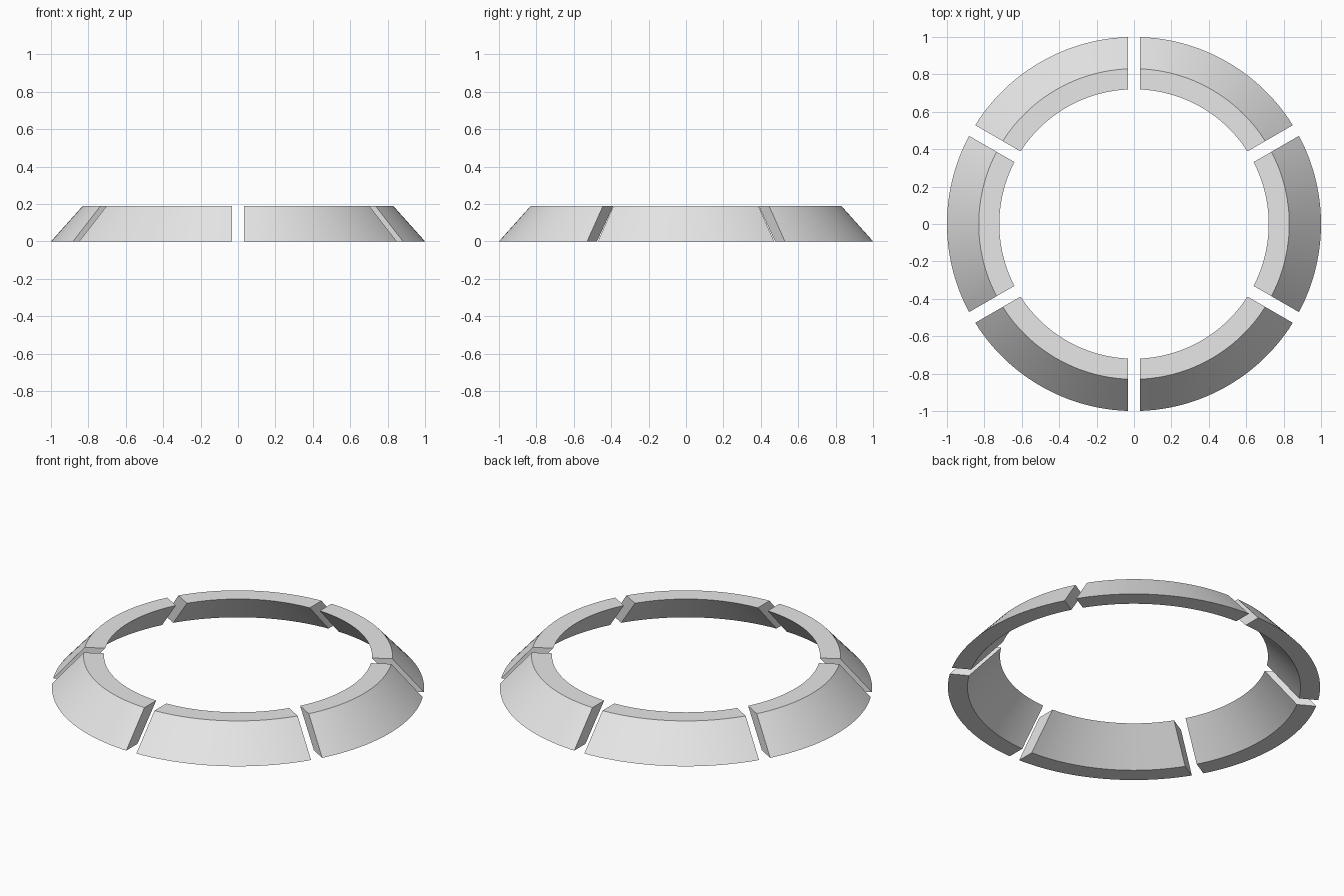
import bpy
import bmesh
from math import asin, sin, cos, pi, radians

cube = bpy.data.objects.get("Cube")
if cube:
    bpy.data.objects.remove(cube, do_unlink=True)

# One plain grey for the whole ring
grey = bpy.data.materials.new("light_grey")
grey.use_nodes = True
colour = (0.8, 0.8, 0.8, 1)
grey.diffuse_color = colour
grey.node_tree.nodes["Principled BSDF"].inputs["Base Color"].default_value = colour

# Sloped cross-section as (radius, height), and half the gap between segments
PROFILE = [(1.0, 0.0), (0.83, 0.19), (0.72, 0.19), (0.895, 0.0)]
HALF_GAP = 0.033
COUNT = 6
STEPS = 24


def ring_segment(name, middle):
    """Sweep the profile through one sixth of the ring, with parallel-sided gaps."""
    bm = bmesh.new()
    sections = []
    for i in range(STEPS + 1):
        t = 2 * i / STEPS - 1
        section = []
        for r, z in PROFILE:
            a = middle + t * (pi / COUNT - asin(HALF_GAP / r))
            section.append(bm.verts.new((r * cos(a), r * sin(a), z)))
        sections.append(section)
    n = len(PROFILE)
    for a, b in zip(sections, sections[1:]):
        for j in range(n):
            k = (j + 1) % n
            bm.faces.new((a[j], b[j], b[k], a[k]))
    # End caps
    bm.faces.new(sections[0])
    bm.faces.new(sections[-1][::-1])
    bmesh.ops.recalc_face_normals(bm, faces=bm.faces)
    mesh = bpy.data.meshes.new(name)
    bm.to_mesh(mesh)
    bm.free()
    mesh.materials.append(grey)
    obj = bpy.data.objects.new(name, mesh)
    bpy.context.collection.objects.link(obj)
    return obj


segments = [ring_segment(f"ring_segment_{i + 1}", 2 * pi * i / COUNT)
            for i in range(COUNT)]

# Smooth curved walls, sharp rims
bpy.ops.object.select_all(action="DESELECT")
for obj in segments:
    obj.select_set(True)
bpy.context.view_layer.objects.active = segments[0]
bpy.ops.object.shade_smooth_by_angle(angle=radians(30))
